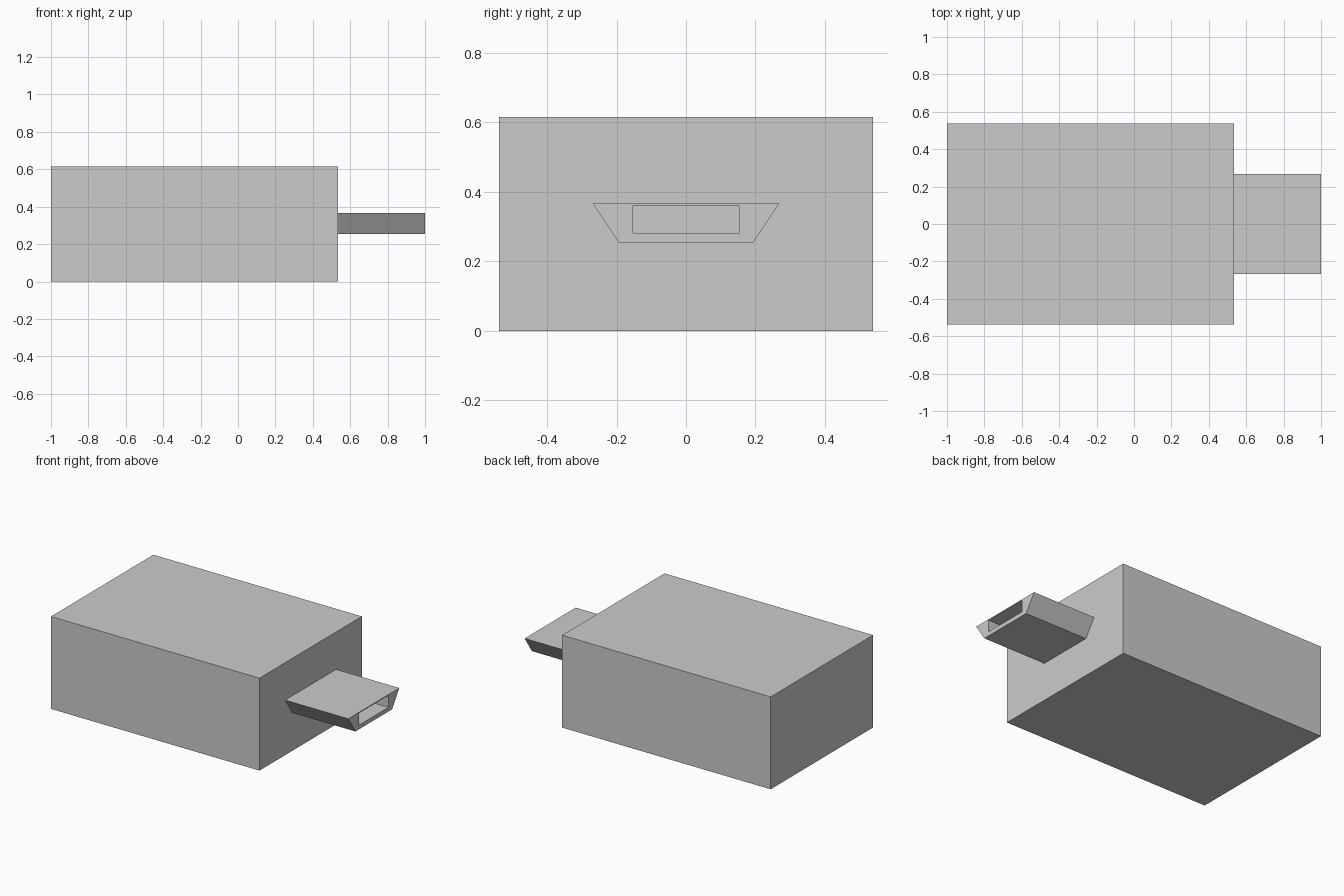
import bpy
import bmesh

cube = bpy.data.objects.get("Cube")
if cube:
    bpy.data.objects.remove(cube, do_unlink=True)

grey = bpy.data.materials.new("light_grey")
grey.use_nodes = True
colour = (0.6, 0.6, 0.6, 1)
grey.diffuse_color = colour
grey.node_tree.nodes["Principled BSDF"].inputs["Base Color"].default_value = colour

BACK, JOINT, TIP = -1.0, 0.535, 1.0


def section(half_bottom, half_top, low, high):
    """Symmetric four-sided section in the y-z plane."""
    return [(-half_bottom, low), (half_bottom, low), (half_top, high), (-half_top, high)]


def add_tube(name, x0, x1, outer, inner=None):
    """Extrude a section along x, solid or with an open channel."""
    bm = bmesh.new()

    def ring(points, x):
        return [bm.verts.new((x, y, z)) for y, z in points]

    def bridge(a, b):
        for i in range(len(a)):
            j = (i + 1) % len(a)
            bm.faces.new((a[i], a[j], b[j], b[i]))

    start, end = ring(outer, x0), ring(outer, x1)
    bridge(start, end)
    if inner:
        inner_start, inner_end = ring(inner, x0), ring(inner, x1)
        bridge(end, inner_end)
        bridge(inner_end, inner_start)
        bm.faces.new(inner_start)
        bridge(inner_start, start)
        # The channel floor closes against the joint, so drop the hidden rim
        rim = [f for f in bm.faces if all(v.co.x == x0 for v in f.verts)
               and any(v in start for v in f.verts)]
        bmesh.ops.delete(bm, geom=rim, context='FACES_ONLY')
        bm.faces.new(start)
    else:
        bm.faces.new(start)
        bm.faces.new(end)
    bmesh.ops.recalc_face_normals(bm, faces=bm.faces)
    mesh = bpy.data.meshes.new(name)
    bm.to_mesh(mesh)
    bm.free()
    mesh.materials.append(grey)
    obj = bpy.data.objects.new(name, mesh)
    bpy.context.collection.objects.link(obj)
    return obj


# Main block
add_tube("body", BACK, JOINT, section(0.538, 0.538, 0, 0.615))

# Tapered plug with a rectangular slot, wider at the top
add_tube("plug", JOINT, TIP,
         section(0.193, 0.268, 0.253, 0.366),
         section(0.154, 0.154, 0.281, 0.36))
